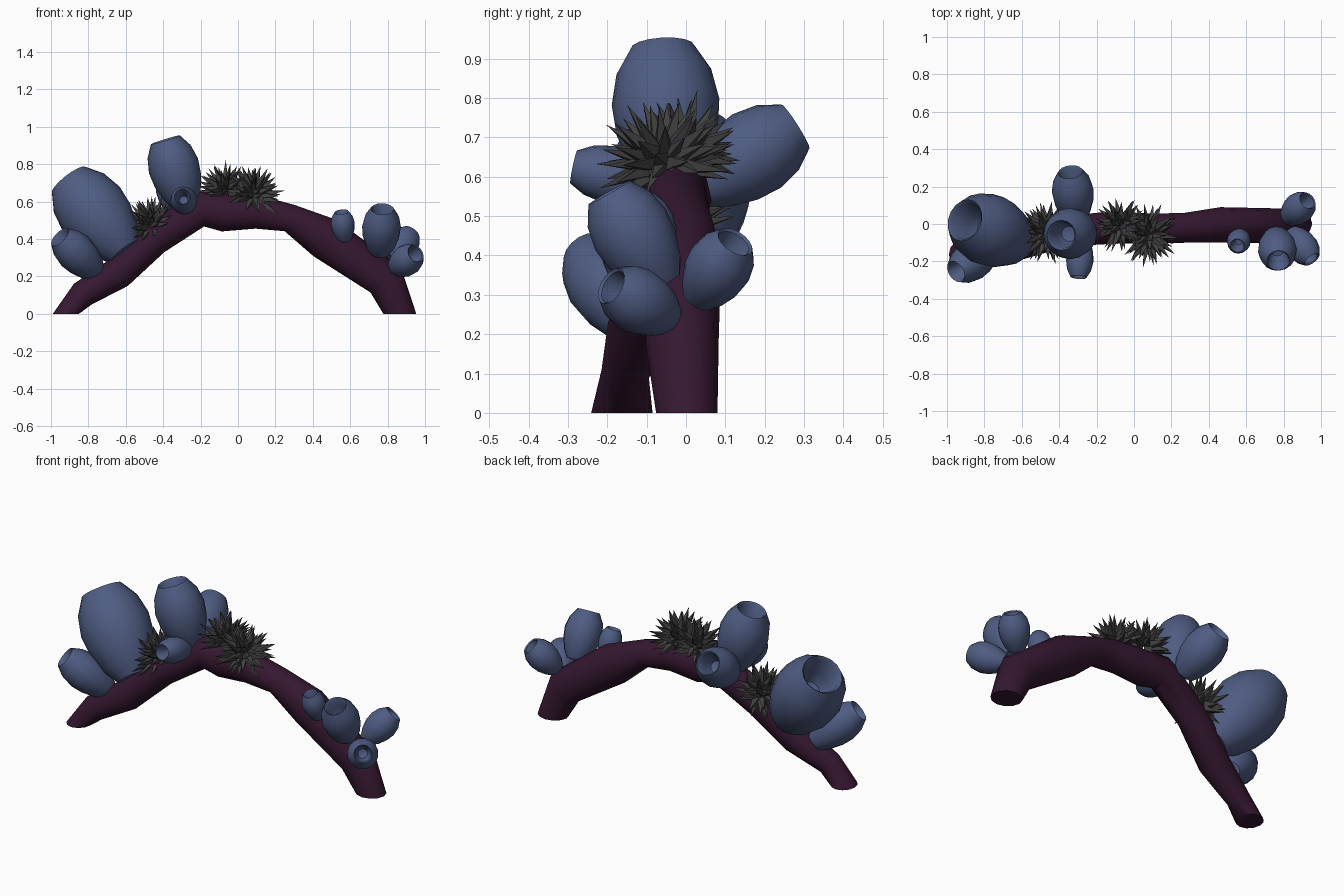
import bpy, bmesh, math, random
from mathutils import Vector

if "Cube" in bpy.data.objects:
    bpy.data.objects.remove(bpy.data.objects["Cube"])

random.seed(4)


def material(name, rgb):
    m = bpy.data.materials.new(name)
    m.diffuse_color = (*rgb, 1)
    m.use_nodes = True
    m.node_tree.nodes["Principled BSDF"].inputs["Base Color"].default_value = m.diffuse_color
    return m


PLUM = material("plum", (0.036, 0.009, 0.030))
BLUE = material("slate_blue", (0.078, 0.108, 0.225))
DARK = material("charcoal", (0.052, 0.052, 0.052))


def finish(bm, name, mat, smooth_angle=None):
    bmesh.ops.recalc_face_normals(bm, faces=bm.faces)
    me = bpy.data.meshes.new(name)
    bm.to_mesh(me)
    bm.free()
    me.materials.append(mat)
    ob = bpy.data.objects.new(name, me)
    bpy.context.collection.objects.link(ob)
    if smooth_angle:
        bpy.ops.object.select_all(action='DESELECT')
        ob.select_set(True)
        bpy.context.view_layer.objects.active = ob
        bpy.ops.object.shade_smooth_by_angle(angle=math.radians(smooth_angle))
    return ob


def loft(bm, rings):
    """Skin a list of vertex rings and cap both ends."""
    n = len(rings[0])
    for a, b in zip(rings, rings[1:]):
        for i in range(n):
            j = (i + 1) % n
            bm.faces.new((a[i], a[j], b[j], b[i]))
    bm.faces.new(rings[0][::-1])
    bm.faces.new(rings[-1])


def ring(bm, centre, u, v, ru, rv, n):
    return [bm.verts.new(centre + u * ru * math.cos(k * math.tau / n) + v * rv * math.sin(k * math.tau / n))
            for k in range(n)]


# Arched branch: x, y, z, in-plane radius, depth radius
path = [(-0.92, -0.163, 0, 0.07, 0.078), (-0.83, -0.155, 0.105, 0.073, 0.06),
        (-0.64, -0.115, 0.218, 0.086, 0.085), (-0.45, -0.06, 0.40, 0.09, 0.085),
        (-0.20, -0.025, 0.56, 0.095, 0.085), (-0.08, -0.02, 0.54, 0.1, 0.085),
        (0.10, -0.025, 0.545, 0.09, 0.08), (0.275, -0.02, 0.512, 0.075, 0.08),
        (0.465, -0.005, 0.405, 0.115, 0.095), (0.79, -0.01, 0.18, 0.105, 0.093),
        (0.865, 0.002, 0, 0.088, 0.078)]
pts = [Vector(p[:3]) for p in path]
bm = bmesh.new()
rings = []
for i, p in enumerate(path):
    if i == 0:
        u, v = Vector((-1, 0, 0)), Vector((0, 1, 0))
    elif i == len(path) - 1:
        u, v = Vector((1, 0, 0)), Vector((0, 1, 0))
    else:
        t = ((pts[i + 1] - pts[i]).normalized() + (pts[i] - pts[i - 1]).normalized()).normalized()
        u = Vector((0, 1, 0)).cross(t).normalized()
        u = -u if u.z < 0 else u
        v = t.cross(u).normalized()
        v = -v if v.y < 0 else v
    rings.append((pts[i], u, v, p[3], p[4]))
loft(bm, [ring(bm, *r, 12) for r in rings])
finish(bm, "arched_branch", PLUM, 40)

# Hollow barrel cups: base, mouth centre, greatest radius
PROFILE = [(0, 0.5), (0.15, 0.74), (0.38, 0.94), (0.6, 1.0), (0.82, 0.88), (1.0, 0.59),
           (0.97, 0.52), (0.75, 0.45), (0.62, 0.3), (0.6, 0.12)]


def cup(name, base, mouth, radius):
    base, mouth = Vector(base), Vector(mouth)
    axis = mouth - base
    u = axis.orthogonal().normalized()
    v = axis.normalized().cross(u)
    bm = bmesh.new()
    loft(bm, [ring(bm, base + axis * t, u, v, r * radius, r * radius, 16) for t, r in PROFILE])
    finish(bm, name, BLUE, 35)


cups = {
    "left_large_cup": ((-0.605, -0.1, 0.33), (-0.905, 0.02, 0.715), 0.193),
    "left_low_cup": ((-0.755, -0.125, 0.22), (-0.952, -0.255, 0.41), 0.105),
    "top_cup": ((-0.28, -0.04, 0.58), (-0.388, -0.06, 0.93), 0.137),
    "top_back_cup": ((-0.31, 0.03, 0.57), (-0.34, 0.278, 0.728), 0.112),
    "top_front_cup": ((-0.28, -0.07, 0.58), (-0.297, -0.285, 0.625), 0.073),
    "right_small_cup": ((0.57, -0.06, 0.39), (0.553, -0.115, 0.545), 0.064),
    "right_tall_cup": ((0.76, -0.06, 0.325), (0.772, -0.195, 0.56), 0.104),
    "right_front_cup": ((0.84, -0.04, 0.24), (0.95, -0.19, 0.322), 0.084),
    "right_back_cup": ((0.82, 0.03, 0.29), (0.928, 0.125, 0.435), 0.084),
}
for name, spec in cups.items():
    cup(name, *spec)


# Spiky clusters: four-sided spikes spread over a dome around an axis
def spikes(name, centre, axis, length, count, spread):
    centre, axis = Vector(centre), Vector(axis).normalized()
    u = axis.orthogonal().normalized()
    v = axis.cross(u)
    bm = bmesh.new()
    for k in range(count):
        h = 1 - spread * (k + 0.5) / count
        a = k * 2.39996 + random.uniform(-0.2, 0.2)
        s = math.sqrt(1 - h * h)
        d = axis * h + (u * math.cos(a) + v * math.sin(a)) * s
        p = d.orthogonal().normalized()
        q = d.cross(p)
        w = length * 0.16
        base = ring(bm, centre + d * length * 0.35, p, q, w, w * 0.75, 4)
        tip = bm.verts.new(centre + d * length * random.uniform(0.88, 1.06))
        bm.faces.new(base[::-1])
        for i in range(4):
            bm.faces.new((base[i], base[(i + 1) % 4], tip))
    finish(bm, name, DARK)


spikes("left_spikes", (-0.465, -0.045, 0.465), (-0.6, 0, 0.8), 0.175, 56, 1.4)
spikes("middle_spikes", (-0.07, -0.005, 0.655), (-0.1, 0.1, 1), 0.16, 50, 1.3)
spikes("right_spikes", (0.08, -0.055, 0.635), (0.4, -0.2, 1), 0.17, 56, 1.5)
